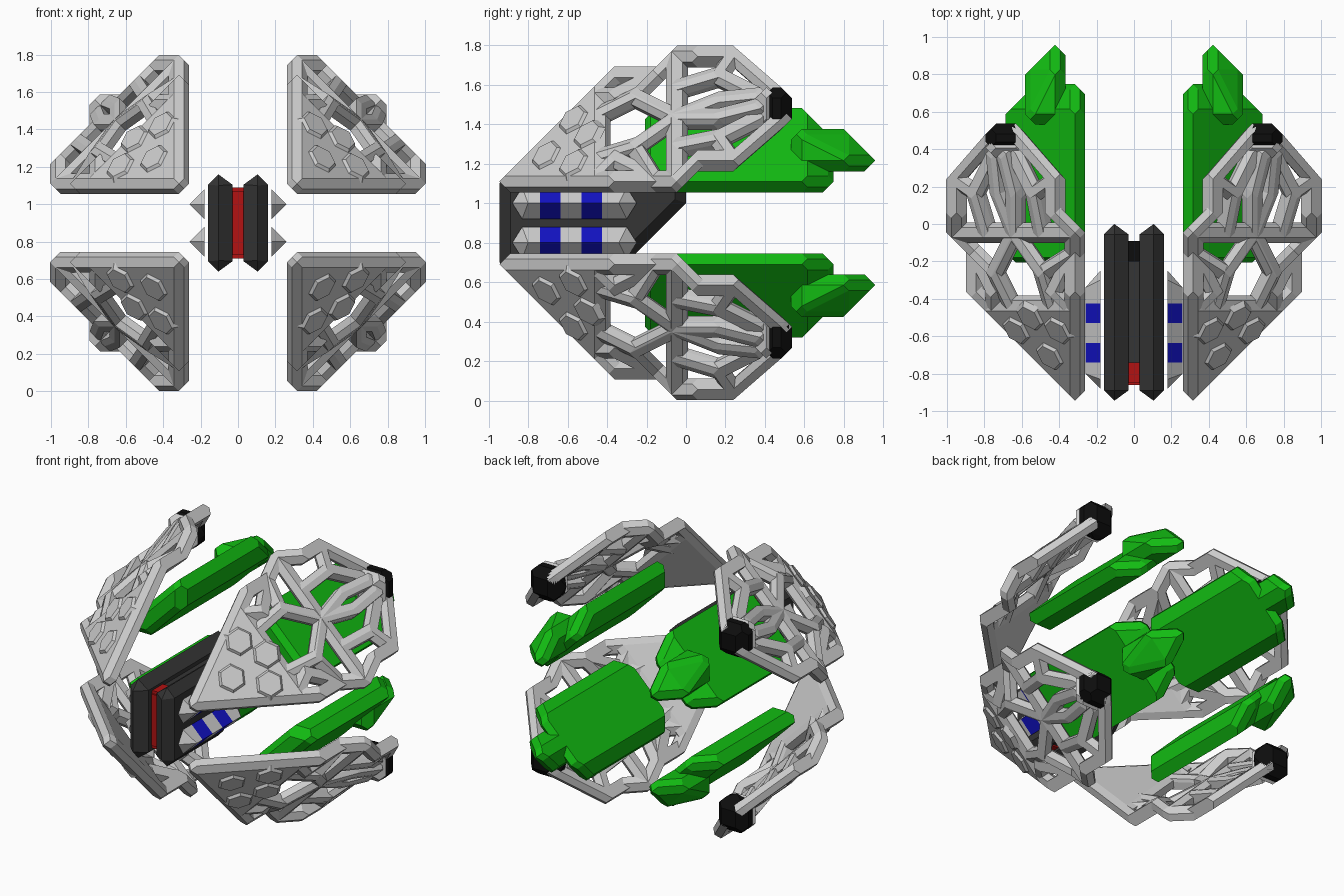
import bpy, bmesh
from math import radians
from mathutils import Vector

if "Cube" in bpy.data.objects:
    bpy.data.objects.remove(bpy.data.objects["Cube"])

D, R, ZC = 0.1055, 0.055, 0.9      # lattice step, node radius, mid height


def material(name, rgb):
    m = bpy.data.materials.new(name)
    m.diffuse_color = (*rgb, 1)
    m.use_nodes = True
    m.node_tree.nodes["Principled BSDF"].inputs["Base Color"].default_value = m.diffuse_color
    return m


DARK = material("dark", (0.035, 0.035, 0.035))
BLACK = material("black", (0.004, 0.004, 0.004))
RED = material("red", (0.45, 0.006, 0.006))
BLUE = material("blue", (0.006, 0.006, 0.55))
GREEN = material("green", (0.006, 0.5, 0.006))


def grid(i, j, k):
    """Lattice index to position; z is measured from the mid height."""
    return Vector((0.316 + D * i, -0.89 + D * j, 0.21 + D * k))


def node(c, r=R):
    """Corner points of a rhombic dodecahedron."""
    pts = [c + Vector((a, b, d)) * r / 2 for a in (-1, 1) for b in (-1, 1) for d in (-1, 1)]
    for ax in range(3):
        for s in (-r, r):
            p = c.copy()
            p[ax] += s
            pts.append(p)
    return pts


def nodes(cells):
    return [p for c in cells for p in node(grid(*c))]


def build(name, hulls, sx=1, sz=1, mat=None):
    """One object from several convex pieces, mirrored into a quadrant."""
    bm = bmesh.new()
    for pts in hulls:
        vs = [bm.verts.new((p[0] * sx, p[1], ZC + p[2] * sz)) for p in pts]
        res = bmesh.ops.convex_hull(bm, input=vs)
        junk = {g for g in res["geom_interior"] + res["geom_unused"]
                if isinstance(g, bmesh.types.BMVert)}
        bmesh.ops.delete(bm, geom=list(junk), context='VERTS')
    bmesh.ops.dissolve_limit(bm, angle_limit=radians(1), verts=bm.verts[:], edges=bm.edges[:])
    bmesh.ops.recalc_face_normals(bm, faces=bm.faces[:])
    me = bpy.data.meshes.new(name)
    bm.to_mesh(me)
    bm.free()
    ob = bpy.data.objects.new(name, me)
    bpy.context.collection.objects.link(ob)
    if mat:
        me.materials.append(mat)
    return ob


def swap(c):
    return (c[2], c[1], c[0])


# Open shell: solid front corner, then struts (half of them, the rest by symmetry)
paths = [
    [(0, 0, 0), (0, 5, 5), (0, 7, 5), (0, 8, 6), (1, 9, 6), (1, 10.7, 6), (3, 13, 4)],
    [(0, 4, 4), (1, 5, 4), (0, 7, 5)],
    [(1, 4, 3), (1.6, 6, 4), (3, 8, 3)],
    [(1.6, 6, 4), (0, 7, 5)],
    [(0, 8, 6), (1.6, 8, 4.4), (3, 8, 3)],
    [(1.6, 8, 4.4), (2, 10, 5), (3, 12, 4)],
    [(2, 10, 5), (1, 10.7, 6)],
    [(3, 8, 3), (3, 10, 3.8), (3.5, 12, 4)],
]
shell = [nodes([(0, 0, 0), (0, 4.3, 4.3), (4.3, 4.3, 0)])]
for path in paths:
    for route in (path, [swap(c) for c in path]):
        shell += [nodes(pair) for pair in zip(route, route[1:])]
shell.append(nodes([(3, 12.3, 4), (4, 12.3, 3), (4, 12.3, 4), (3, 12.3, 3)]))

# Hexagonal scales on the front corner
normal = Vector((1, -1, 1)).normalized()
corners = [Vector(v).normalized() * s for s in (1, -1)
           for v in ((1, 2, 1), (2, 1, -1), (1, -1, -2))]
for i, k in ((1, 1), (2, 2), (0.6, 2.7), (2.7, 0.6)):
    c = grid(i, i + k, k) + normal * 0.035
    shell.append([c + d * 0.1 for d in corners] + [c + normal * 0.028 + d * 0.075 for d in corners])

# Thruster slab with narrower nose, and black cap
slab = nodes([(0, 7, 2), (2, 7, 0), (0, 7, 3), (3, 7, 0),
              (0, 15, 2), (2, 15, 0), (0, 14, 3), (3, 14, 0)])
nose = nodes([(1, 14, 1), (1, 14, 2), (2, 14, 1), (2, 14, 2),
              (1, 17, 1), (1, 16, 2), (2, 16, 1)])
cap = nodes([(i, j, k) for i in (3, 4) for k in (3, 4) for j in (12.6, 13)]
            + [(3.5, 12.7, 2.8), (2.8, 12.7, 3.5)])


# Side rod cut into bands: triangular section with chamfered ends
def section(y):
    return [(0.26, y, 0.1), (0.18, y, 0.18), (0.18, y, 0.02)]


cuts = [-0.74, -0.635, -0.53, -0.425]
tips = [[(0.18, -0.88, 0.1), (0.18, -0.83, 0.18), (0.18, -0.83, 0.02), (0.26, -0.8, 0.1)],
        [(0.18, -0.25, 0.1), (0.18, -0.3, 0.18), (0.18, -0.3, 0.02), (0.26, -0.34, 0.1)]]
rod = [tips[0] + section(cuts[0]), section(cuts[1]) + section(cuts[2]), section(cuts[3]) + tips[1]]
bands = [section(cuts[0]) + section(cuts[1]), section(cuts[2]) + section(cuts[3])]

for sx, side in ((1, "right"), (-1, "left")):
    for sz, level in ((1, "upper"), (-1, "lower")):
        tag = f"{level}_{side}"
        build(f"shell_{tag}", shell, sx, sz)
        build(f"green_slab_{tag}", [slab, nose], sx, sz, GREEN)
        build(f"rear_cap_{tag}", [cap], sx, sz, BLACK)
        build(f"rod_{tag}", rod, sx, sz)
        build(f"rod_bands_{tag}", bands, sx, sz, BLUE)

# Twin central blades with a ridge all round
profile = [(-0.945, -0.2), (-0.89, -0.26), (-0.36, -0.26), (0, 0.1),
           (0, 0.2), (-0.055, 0.26), (-0.89, 0.26), (-0.945, 0.2)]
inset = [(-0.89, -0.205), (-0.38, -0.205), (-0.055, 0.12), (-0.055, 0.205), (-0.89, 0.205)]
blade = [(0.105, y, z) for y, z in profile] + [(x, y, z) for x in (0.03, 0.16) for y, z in inset]
for sx, side in ((1, "right"), (-1, "left")):
    build(f"blade_{side}", [blade], sx, 1, DARK)

# Core between the blades, with red front strip and black rear plug
core = [(x, y, z) for x in (-0.05, 0.05)
        for y, z in ((-0.74, -0.18), (-0.4, -0.18), (-0.18, 0.05), (-0.18, 0.18), (-0.74, 0.18))]
build("core", [core], mat=DARK)
strip = [(x, y, z) for x in (-0.032, 0.032) for y in (-0.86, -0.74) for z in (-0.17, 0.17)]
ends = [[(x, y, s * z) for x, z in ((-0.05, 0.19), (0.05, 0.19), (0, 0.12)) for y in (-0.85, -0.74)]
        for s in (1, -1)]
build("red_strip", [strip] + ends, mat=RED)
build("rear_plug", [[(x, y, z) for x in (-0.05, 0.05) for y in (-0.2, -0.09)
                     for z in (0.12, 0.19)]], mat=BLACK)
